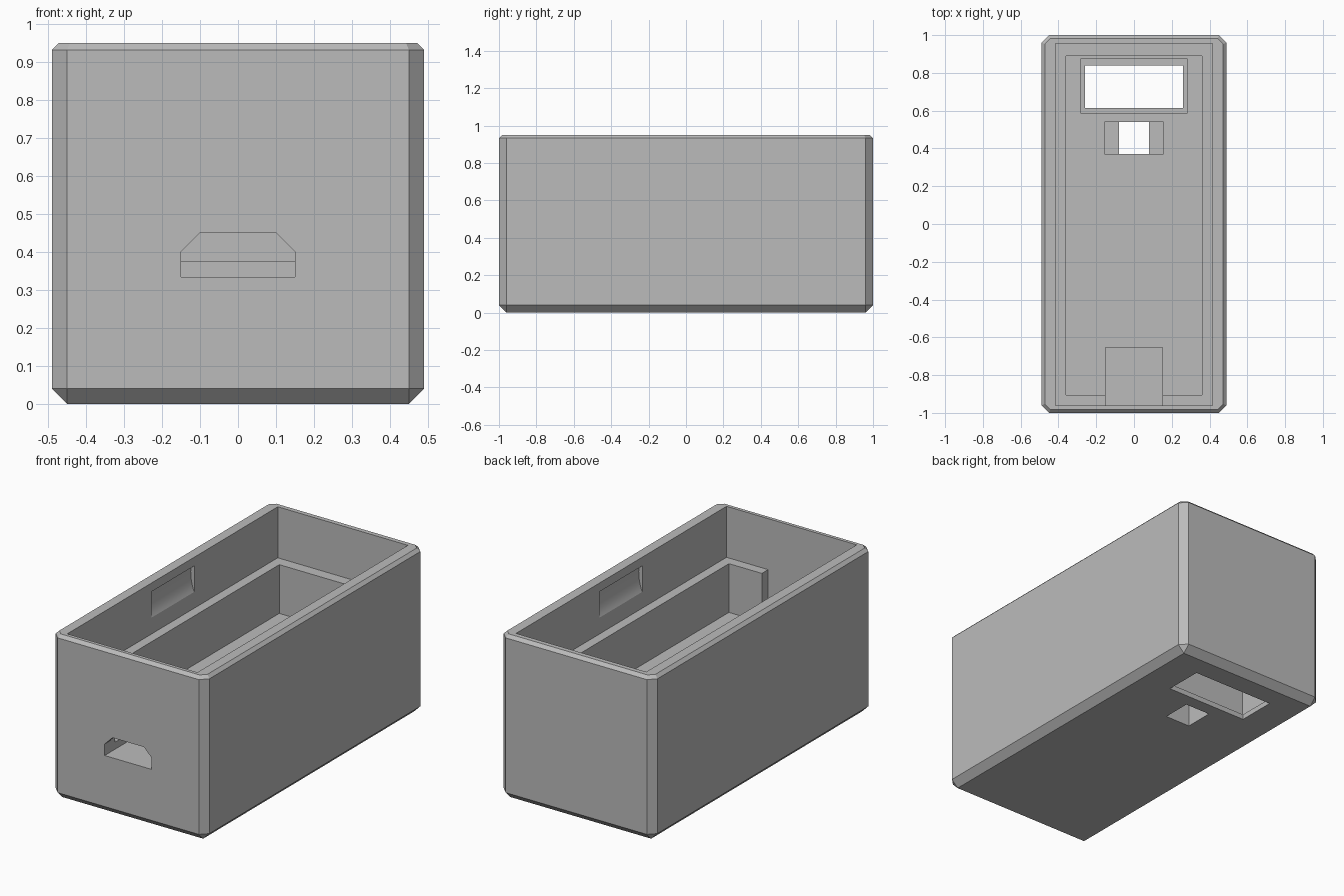
import bpy
import bmesh

cube = bpy.data.objects.get("Cube")
if cube:
    bpy.data.objects.remove(cube, do_unlink=True)

grey = bpy.data.materials.new("plain_grey")
grey.use_nodes = True
tint = (0.5, 0.5, 0.5, 1)
grey.diffuse_color = tint
grey.node_tree.nodes["Principled BSDF"].inputs["Base Color"].default_value = tint


def add_object(name, bm):
    bmesh.ops.recalc_face_normals(bm, faces=bm.faces)
    mesh = bpy.data.meshes.new(name)
    bm.to_mesh(mesh)
    bm.free()
    mesh.materials.append(grey)
    obj = bpy.data.objects.new(name, mesh)
    bpy.context.collection.objects.link(obj)
    return obj


def box_mesh(x, y, z):
    """Box from three (low, high) ranges."""
    bm = bmesh.new()
    bmesh.ops.create_cube(bm, size=1)
    for v in bm.verts:
        v.co = [r[0] if c < 0 else r[1] for c, r in zip(v.co, (x, y, z))]
    return bm


def prism(name, profile, axis_range):
    """Extrude an (x, z) profile along y."""
    bm = bmesh.new()
    low, high = axis_range
    face = bm.faces.new([bm.verts.new((x, low, z)) for x, z in profile])
    new = bmesh.ops.extrude_face_region(bm, geom=[face])["geom"]
    moved = [g for g in new if isinstance(g, bmesh.types.BMVert)]
    bmesh.ops.translate(bm, verts=moved, vec=(0, high - low, 0))
    return add_object(name, bm)


def cut(target, cutter):
    cutter.hide_render = True
    mod = target.modifiers.new("cut", "BOOLEAN")
    mod.operation = "DIFFERENCE"
    mod.solver = "EXACT"
    mod.object = cutter
    bpy.context.view_layer.objects.active = target
    bpy.ops.object.modifier_apply(modifier=mod.name)
    bpy.data.objects.remove(cutter, do_unlink=True)


def cut_box(name, half_x, y, z):
    cut(case, add_object(name, box_mesh((-half_x, half_x), y, z)))


# Outer block: wide chamfers on the corners and base, small one on the rim
HEIGHT, FLOOR, LEDGE, RECESS = 0.95, 0.375, 0.656, 0.334
bm = box_mesh((-0.49, 0.49), (-1, 1), (0, HEIGHT))
wide = [e for e in bm.edges if min(v.co.z for v in e.verts) < 0.01]
bmesh.ops.bevel(bm, geom=wide, offset=0.04, segments=1, affect="EDGES")
rim = [e for e in bm.edges if all(v.co.z > HEIGHT - 0.001 for v in e.verts)]
bmesh.ops.bevel(bm, geom=rim, offset=0.018, segments=1, affect="EDGES")
case = add_object("open_case", bm)

# Stepped cavity that leaves a ledge all round
cut_box("upper_cavity", 0.415, (-0.962, 0.955), (LEDGE, 1.2))
cut_box("lower_cavity", 0.36, (-0.905, 0.89), (FLOOR, 1.1))

# Cable recess through the ledge and into the floor
cut_box("cable_recess", 0.15, (-0.962, -0.655), (RECESS, 0.8))

# Slot through the front wall, with clipped upper corners
slot = [(-0.15, RECESS), (0.15, RECESS), (0.15, 0.40),
        (0.10, 0.45), (-0.10, 0.45), (-0.15, 0.40)]
cut(case, prism("front_slot", slot, (-1.1, -0.8)))

# Stepped window and stepped socket through the floor
cut_box("window", 0.26, (0.615, 0.84), (-0.1, 0.6))
cut_box("window_step", 0.28, (0.585, 0.875), (0.03, 0.6))
cut_box("socket", 0.08, (0.37, 0.54), (-0.1, 0.6))
cut_box("socket_step", 0.155, (0.37, 0.54), (0.2, 0.6))

# Curved grip pockets high on both inner side walls
pocket = [(0.39, 0.90), (0.436, 0.90), (0.438, 0.86), (0.436, 0.825),
          (0.430, 0.79), (0.422, 0.765), (0.415, 0.75), (0.39, 0.75)]
for side in (-1, 1):
    outline = [(side * x, z) for x, z in pocket]
    cut(case, prism("grip_pocket", outline, (-0.195, 0.195)))

bpy.ops.object.select_all(action="DESELECT")
case.select_set(True)
bpy.context.view_layer.objects.active = case
bpy.ops.object.shade_smooth_by_angle(angle=0.35)
